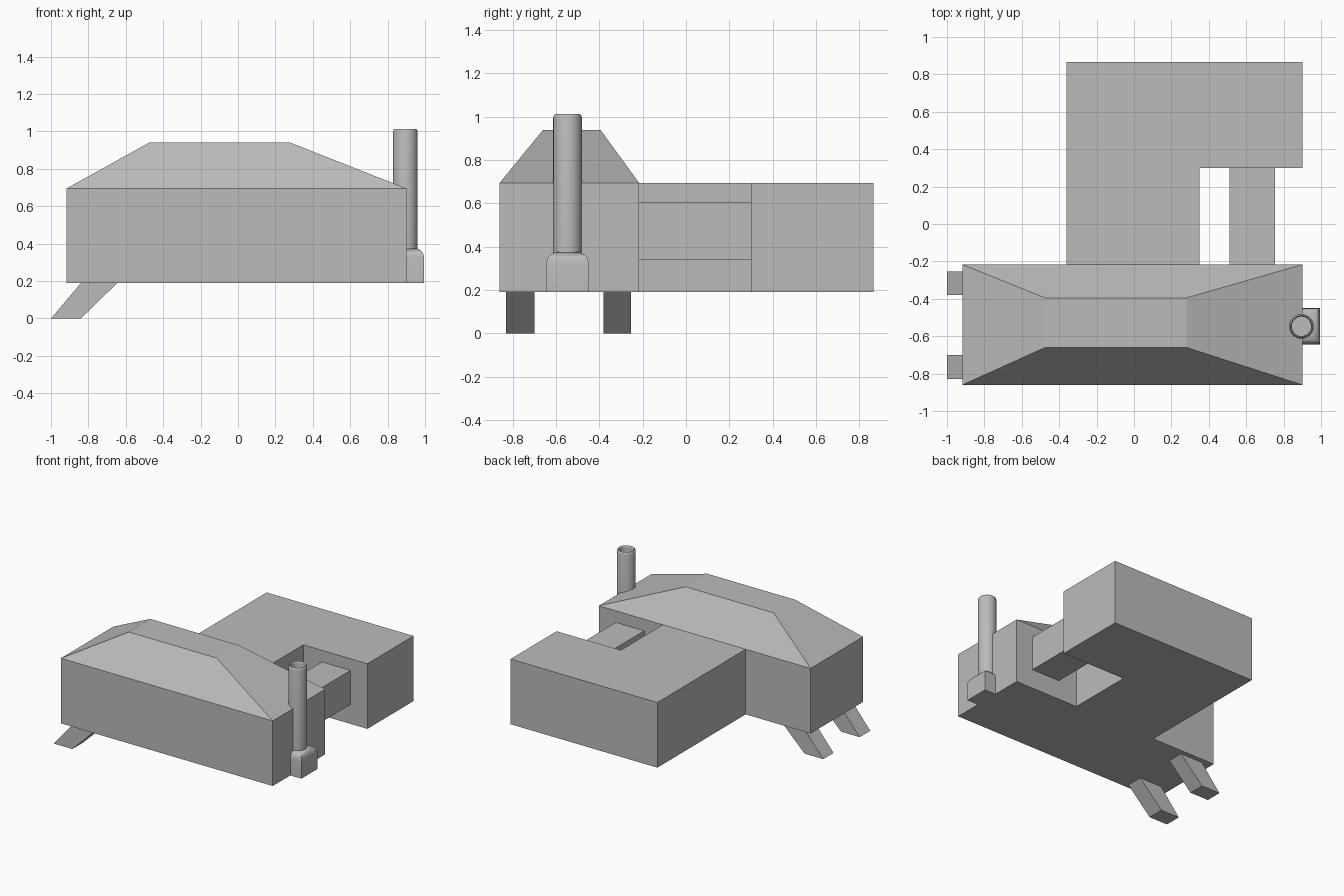
import bpy, bmesh, math

if "Cube" in bpy.data.objects:
    bpy.data.objects.remove(bpy.data.objects["Cube"])

grey = bpy.data.materials.new("plain_grey")
grey.diffuse_color = (0.5, 0.5, 0.5, 1)
grey.use_nodes = True
grey.node_tree.nodes["Principled BSDF"].inputs["Base Color"].default_value = grey.diffuse_color


def finish(name, bm):
    bmesh.ops.recalc_face_normals(bm, faces=bm.faces)
    mesh = bpy.data.meshes.new(name)
    bm.to_mesh(mesh)
    bm.free()
    mesh.materials.append(grey)
    obj = bpy.data.objects.new(name, mesh)
    bpy.context.collection.objects.link(obj)
    return obj


def loft(name, rings):
    """Closed solid through rings of equal point count."""
    bm = bmesh.new()
    loops = [[bm.verts.new(p) for p in ring] for ring in rings]
    n = len(loops[0])
    for a, b in zip(loops, loops[1:]):
        for i in range(n):
            j = (i + 1) % n
            bm.faces.new((a[i], a[j], b[j], b[i]))
    bm.faces.new(loops[0][::-1])
    bm.faces.new(loops[-1])
    return finish(name, bm)


def rect(x0, x1, y0, y1, z):
    return [(x0, y0, z), (x1, y0, z), (x1, y1, z), (x0, y1, z)]


def smooth(obj, angle):
    bpy.ops.object.select_all(action='DESELECT')
    obj.select_set(True)
    bpy.context.view_layer.objects.active = obj
    bpy.ops.object.shade_smooth_by_angle(angle=math.radians(angle))


FLOOR, EAVES = 0.19, 0.695

# Main hall with hipped, flat-topped roof
loft("main_hall", [rect(-0.917, 0.9, -0.86, -0.217, FLOOR),
                   rect(-0.917, 0.9, -0.86, -0.217, EAVES),
                   rect(-0.475, 0.28, -0.66, -0.395, 0.94)])

# L-shaped rear wing
plan = [(-0.36, -0.217), (0.35, -0.217), (0.35, 0.3),
        (0.9, 0.3), (0.9, 0.865), (-0.36, 0.865)]
loft("rear_wing", [[(x, y, z) for x, y in plan] for z in (FLOOR, EAVES)])

# Raised passage across the notch
loft("passage", [rect(0.51, 0.755, -0.217, 0.3, z) for z in (0.34, 0.605)])

# Slanted legs under the left end
for i, (y0, y1) in enumerate([(-0.83, -0.7), (-0.38, -0.253)]):
    loft(f"slanted_leg_{i + 1}", [rect(-1.0, -0.84, y0, y1, 0),
                                  rect(-0.835, -0.64, y0, y1, FLOOR + 0.005)])

# Chimney base with rounded top edges
CX, CY = 0.895, -0.547
rings = [rect(CX - 0.1, CX + 0.1, CY - 0.097, CY + 0.097, FLOOR)]
for k in range(6):
    a = k / 5 * math.pi / 2
    d = 0.05 * (1 - math.cos(a))
    rings.append(rect(CX - 0.1 + d, CX + 0.1 - d, CY - 0.097 + d, CY + 0.097 - d,
                      0.325 + 0.05 * math.sin(a)))
smooth(loft("chimney_base", rings), 40)

# Hollow chimney pipe with rounded rim
profile = [(0.066, 0.36), (0.066, 0.995), (0.063, 1.007), (0.058, 1.012),
           (0.054, 1.007), (0.052, 0.995), (0.052, 0.9)]
smooth(loft("chimney_pipe", [[(CX + r * math.cos(t * math.pi / 16),
                               CY + r * math.sin(t * math.pi / 16), z)
                              for t in range(32)] for r, z in profile]), 40)
